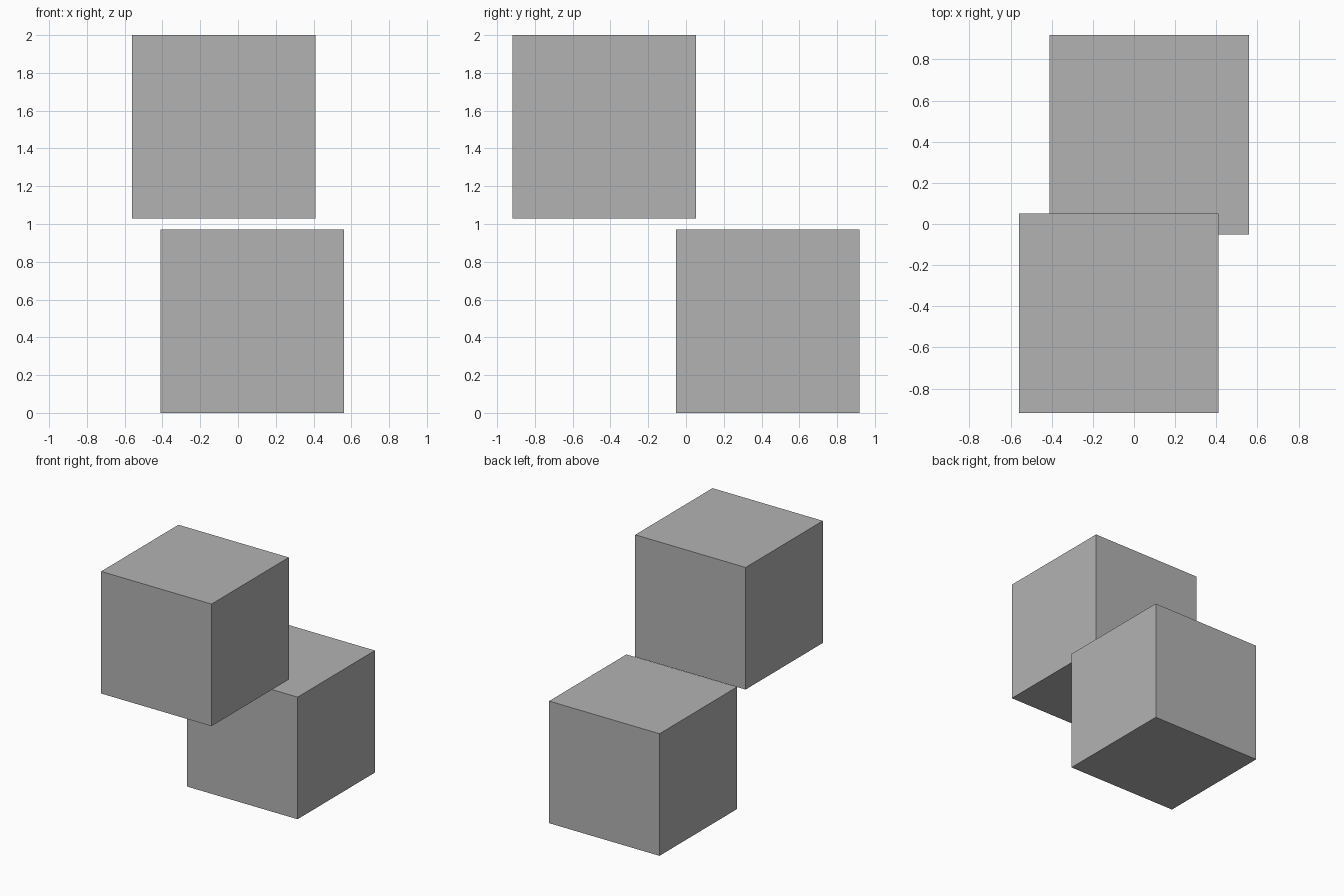
import bpy

# Remove the default object
default = bpy.data.objects.get("Cube")
if default:
    bpy.data.objects.remove(default, do_unlink=True)

SIDE = 0.97

# Single plain grey
grey = bpy.data.materials.new("plain grey")
grey.use_nodes = True
colour = (0.45, 0.45, 0.45, 1.0)
grey.diffuse_color = colour
grey.node_tree.nodes["Principled BSDF"].inputs["Base Color"].default_value = colour


def add_block(name, centre):
    bpy.ops.mesh.primitive_cube_add(size=SIDE, location=centre)
    block = bpy.context.object
    block.name = name
    block.data.name = name
    block.data.materials.append(grey)
    return block


# Two equal blocks, offset diagonally with a small gap in height
add_block("lower_block", (0.075, 0.433, SIDE / 2))
add_block("upper_block", (-0.075, -0.433, 2 - SIDE / 2))
